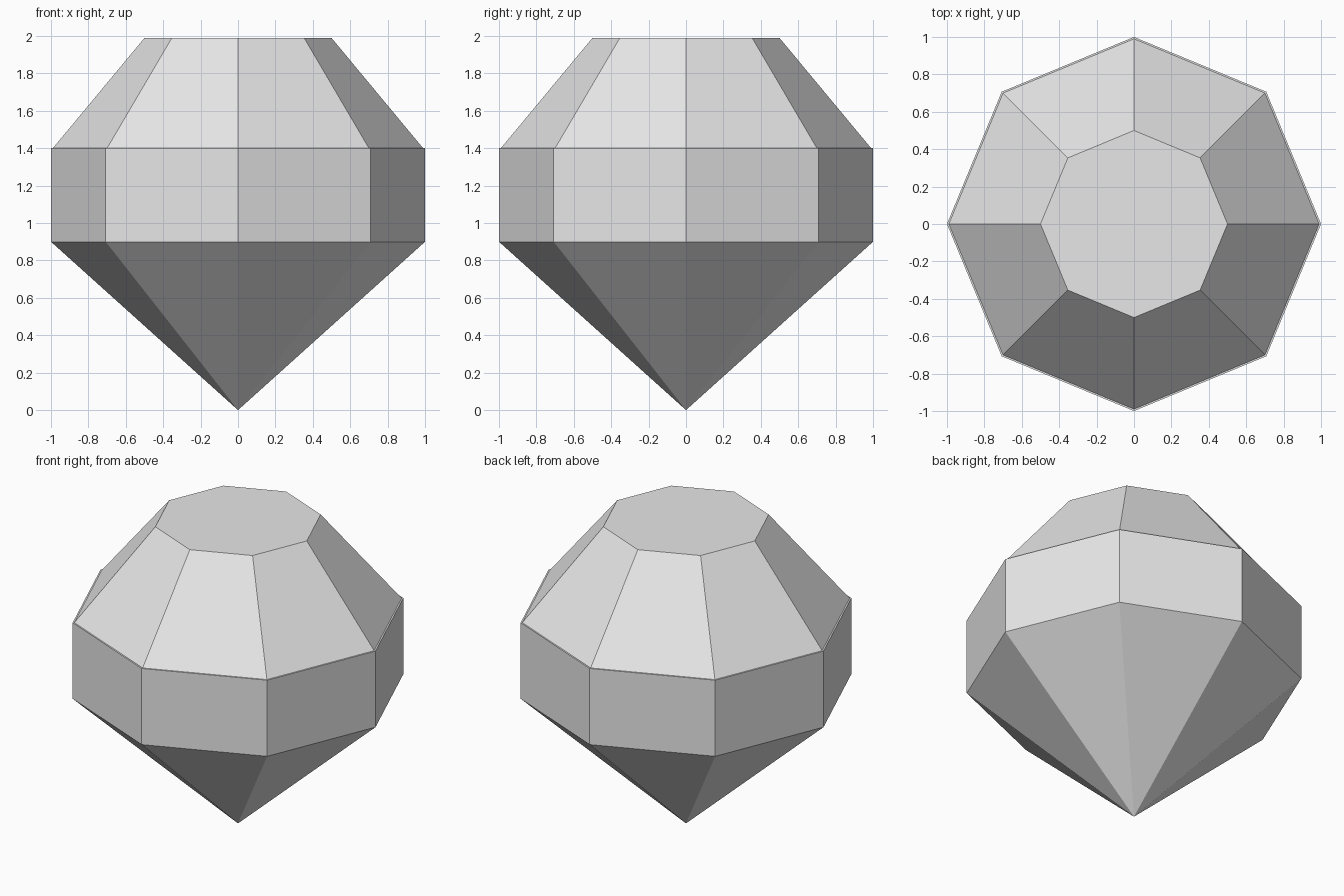
import bpy
import bmesh
from math import cos, sin, pi

cube = bpy.data.objects.get("Cube")
if cube:
    bpy.data.objects.remove(cube, do_unlink=True)

SIDES = 8

# Plain grey stone
grey = bpy.data.materials.new("stone_grey")
grey.use_nodes = True
colour = (0.8, 0.8, 0.8, 1.0)
grey.diffuse_color = colour
grey.node_tree.nodes["Principled BSDF"].inputs["Base Color"].default_value = colour

# (radius, height): pavilion tip, girdle, thin ledge, crown, flat table
profile = [(0, 0), (1, 0.9), (1, 1.4), (0.99, 1.4), (0.5, 1.99)]


def ring(bm, radius, z):
    if radius == 0:
        return [bm.verts.new((0, 0, z))] * SIDES
    angles = [2 * pi * i / SIDES for i in range(SIDES)]
    return [bm.verts.new((radius * cos(a), radius * sin(a), z)) for a in angles]


# Faceted gem body
bm = bmesh.new()
rings = [ring(bm, r, z) for r, z in profile]
for low, high in zip(rings, rings[1:]):
    for i in range(SIDES):
        j = (i + 1) % SIDES
        corners = dict.fromkeys([low[i], low[j], high[j], high[i]])
        bm.faces.new(list(corners))
bm.faces.new(rings[-1])
bmesh.ops.recalc_face_normals(bm, faces=bm.faces)

mesh = bpy.data.meshes.new("gem")
bm.to_mesh(mesh)
bm.free()
mesh.materials.append(grey)
gem = bpy.data.objects.new("gem", mesh)
bpy.context.collection.objects.link(gem)
